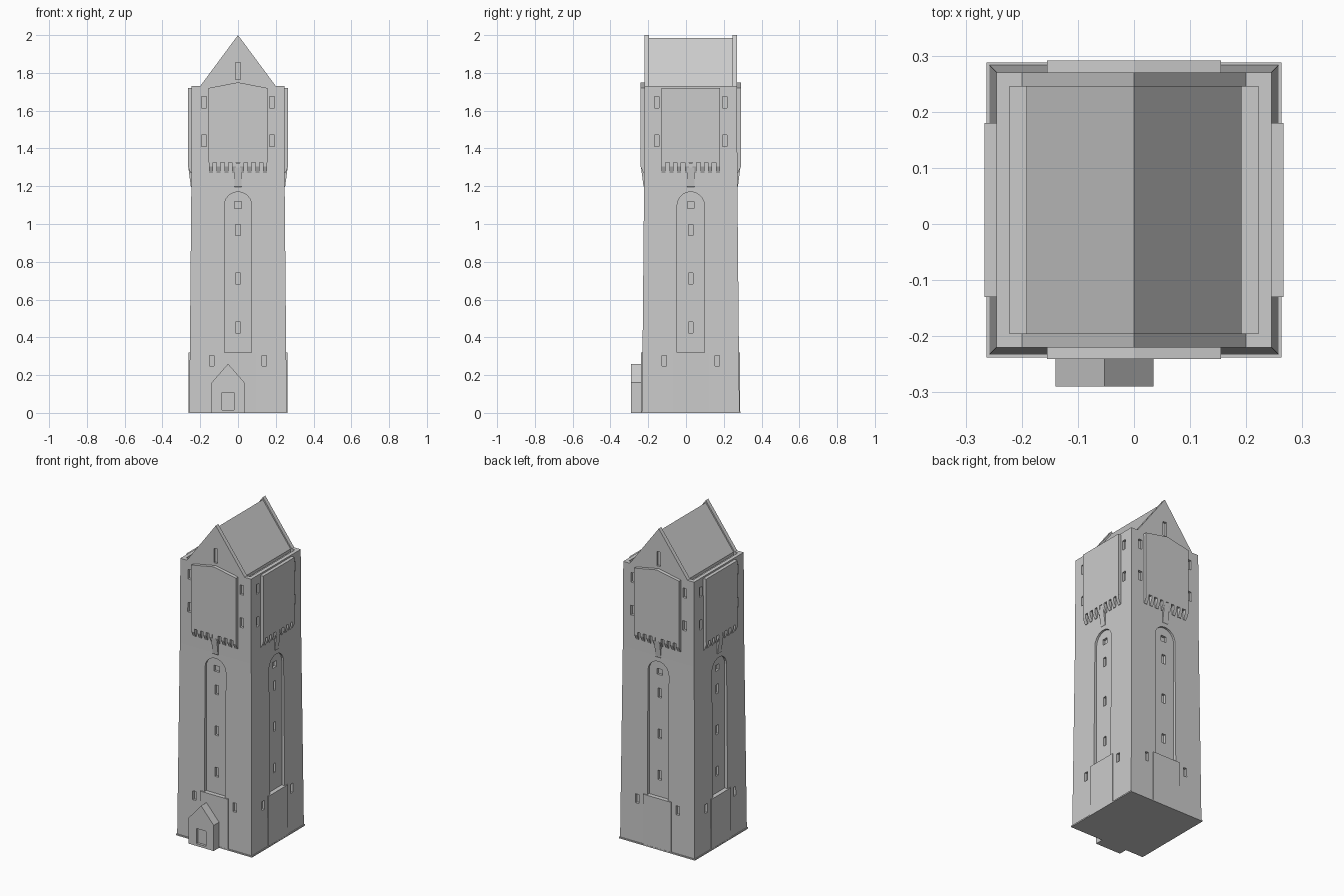
import bpy, bmesh, math
from mathutils import Matrix, Vector

if "Cube" in bpy.data.objects:
    bpy.data.objects.remove(bpy.data.objects["Cube"])

CY = 0.025  # tower axis, pushed back by the porch at the front
stone = bpy.data.materials.new("grey_stone")
stone.diffuse_color = (0.6, 0.6, 0.6, 1)
stone.use_nodes = True
stone.node_tree.nodes["Principled BSDF"].inputs["Base Color"].default_value = stone.diffuse_color


def finish(name, bm, cutter=False):
    bmesh.ops.recalc_face_normals(bm, faces=bm.faces)
    me = bpy.data.meshes.new(name)
    bm.to_mesh(me)
    bm.free()
    me.materials.append(stone)
    ob = bpy.data.objects.new(name, me)
    bpy.context.collection.objects.link(ob)
    if cutter:
        ob.hide_render = True
        ob.hide_viewport = True
    return ob


def extrude(bm, loop_a, loop_b, side=0):
    """Closed solid between two matching loops, turned to one of the four sides."""
    turn = Matrix.Translation((0, CY, 0)) @ Matrix.Rotation(side * math.pi / 2, 4, 'Z')
    a = [bm.verts.new(turn @ Vector(p)) for p in loop_a]
    b = [bm.verts.new(turn @ Vector(p)) for p in loop_b]
    bm.faces.new(a)
    bm.faces.new(b[::-1])
    n = len(a)
    for i in range(n):
        bm.faces.new((a[i], b[i], b[(i + 1) % n], a[(i + 1) % n]))


def slab(bm, outline, d0, d1, side=0):
    """Outline in (across, height), between two distances from the axis."""
    extrude(bm, [(u, -d0, z) for u, z in outline], [(u, -d1, z) for u, z in outline], side)


def wedge(bm, profile, u, width, side=0):
    """Profile in (distance, height), extruded across."""
    extrude(bm, [(u - width / 2, -d, z) for d, z in profile],
            [(u + width / 2, -d, z) for d, z in profile], side)


def rect(u, z, w, h):
    return [(u - w / 2, z - h / 2), (u + w / 2, z - h / 2),
            (u + w / 2, z + h / 2), (u - w / 2, z + h / 2)]


def cut(ob, *cutters):
    for c in cutters:
        m = ob.modifiers.new(c.name, 'BOOLEAN')
        m.operation = 'DIFFERENCE'
        m.solver = 'EXACT'
        m.object = c


# Tapered tower shaft
bm = bmesh.new()
rings = []
for r, z in ((0.258, 0), (0.247, 1.2), (0.245, 1.73)):
    rings.append([bm.verts.new((x * r, CY + y * r, z))
                  for x, y in ((-1, -1), (1, -1), (1, 1), (-1, 1))])
bm.faces.new(rings[0])
bm.faces.new(rings[-1])
for lo, hi in zip(rings, rings[1:]):
    for i in range(4):
        j = (i + 1) % 4
        bm.faces.new((lo[i], lo[j], hi[j], hi[i]))
shaft = finish("tower_shaft", bm)

# Tall arched niches and the sunken gutter around the roof
arch = [(-0.072, 0.3), (0.072, 0.3)]
arch += [(0.072 * math.cos(math.pi * i / 12), 1.098 + 0.072 * math.sin(math.pi * i / 12))
         for i in range(13)]
bm = bmesh.new()
for s in range(4):
    slab(bm, arch, 0.235, 0.3, s)
slab(bm, rect(0, 1.76, 0.444, 0.1), -0.22, 0.22)
niches = finish("niche_cutter", bm, True)

# Window openings
bm = bmesh.new()
for s in range(4):
    for x in (-0.18, 0.18):
        for z in (1.44, 1.645):
            slab(bm, rect(x, z, 0.026, 0.06), 0.23, 0.3, s)
    for x in (-0.14, 0.14):
        slab(bm, rect(x, 0.277, 0.024, 0.056), 0.24, 0.3, s)
    for z in (0.453, 0.712, 0.968):
        slab(bm, rect(0, z, 0.024, 0.058), 0.22, 0.3, s)
    slab(bm, rect(0, 1.1, 0.036, 0.036), 0.22, 0.3, s)
    if s % 2 == 0:
        slab(bm, rect(0, 1.81, 0.026, 0.09), 0.232, 0.3, s)
windows = finish("window_cutter", bm, True)
cut(shaft, niches, windows)

# Gable walls and roof between them
bm = bmesh.new()
for s in (0, 2):
    slab(bm, [(-0.2, 1.73), (-0.2, 1.7), (0.2, 1.7), (0.2, 1.73), (0, 2.0)], 0.22, 0.245, s)
gables = finish("gable_walls", bm)
cut(gables, windows)
bm = bmesh.new()
slab(bm, [(-0.192, 1.70), (0.192, 1.70), (0.192, 1.728), (0, 1.985), (-0.192, 1.728)], -0.22, 0.22)
finish("roof", bm)

# Raised clock-stage panels, peaked on the gable sides
bm = bmesh.new()
for s in range(4):
    top = [(0.155, 1.72), (0, 1.75), (-0.155, 1.72)] if s % 2 == 0 else [(0.155, 1.72), (-0.155, 1.72)]
    slab(bm, [(-0.155, 1.325), (0.155, 1.325)] + top, 0.236, 0.266, s)
finish("upper_panels", bm)

# Row of small brackets and one long central corbel below each panel
bm = bmesh.new()
for s in range(4):
    for i in range(8):
        wedge(bm, [(0.24, 1.326), (0.266, 1.326), (0.266, 1.305), (0.25, 1.27), (0.24, 1.27)],
              -0.144 + i * 0.288 / 7, 0.021, s)
    wedge(bm, [(0.236, 1.324), (0.263, 1.324), (0.263, 1.3), (0.25, 1.2), (0.236, 1.18)], 0, 0.038, s)
finish("brackets", bm)

# Projecting base panels and thin plinth
bm = bmesh.new()
for s in range(4):
    slab(bm, rect(0, 0.16, 0.194, 0.32), 0.23, 0.262, s)
finish("base_panels", bm)
bm = bmesh.new()
slab(bm, rect(0, 0.004, 0.526, 0.008), -0.263, 0.263)
finish("plinth", bm)

# Gabled entrance porch with sunken door
bm = bmesh.new()
slab(bm, [(-0.14, 0), (0.035, 0), (0.035, 0.16), (-0.0525, 0.26), (-0.14, 0.16)], 0.24, 0.315)
porch = finish("porch", bm)
bm = bmesh.new()
slab(bm, rect(-0.052, 0.062, 0.064, 0.094), 0.3, 0.34)
cut(porch, finish("door_cutter", bm, True))
